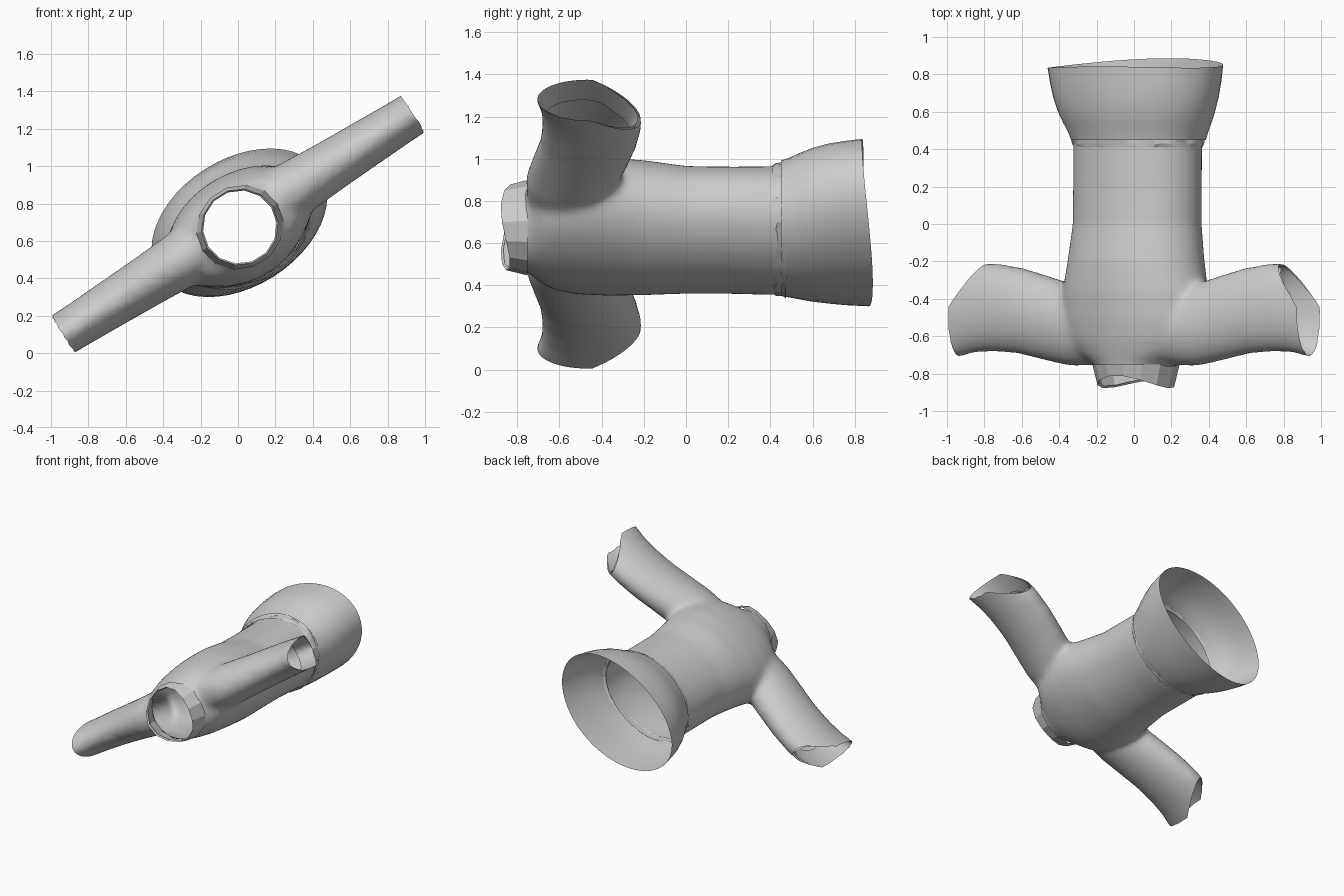
import bpy, bmesh, math, random
from mathutils import Vector

if "Cube" in bpy.data.objects:
    bpy.data.objects.remove(bpy.data.objects["Cube"])

random.seed(4)
TILT = math.radians(32.2)
U = Vector((math.cos(TILT), 0, math.sin(TILT)))    # along the arms
W = Vector((-math.sin(TILT), 0, math.cos(TILT)))   # through the chest
C = Vector((0, 0, 0.69))


def P(u, y, w):
    return C + U * u + W * w + Vector((0, y, 0))


def loft(bm, rings, caps=False):
    vs = [[bm.verts.new(p) for p in r] for r in rings]
    n = len(vs[0])
    for a, b in zip(vs, vs[1:]):
        for i in range(n):
            j = (i + 1) % n
            bm.faces.new((a[i], a[j], b[j], b[i]))
    if caps:
        bm.faces.new(vs[0][::-1])
        bm.faces.new(vs[-1])


def angles(n):
    return [2 * math.pi * i / n for i in range(n)]


def body_ring(y, a, b, du=0, dw=0, n=48, edge=None, jit=0):
    out = []
    for t in angles(n):
        k = 1 + random.uniform(-jit, jit)
        yy = y + (edge(t) if edge else 0) + random.uniform(-jit, jit) * 0.3
        out.append(P(du + a * k * math.cos(t), yy, dw + b * k * math.sin(t)))
    return out


def sleeve_ring(s, cy, h, t):
    return [P(s, cy + h * math.cos(q), t * math.sin(q)) for q in angles(32)]


def finish(name, bm, angle=40):
    bmesh.ops.recalc_face_normals(bm, faces=bm.faces)
    me = bpy.data.meshes.new(name)
    bm.to_mesh(me)
    bm.free()
    ob = bpy.data.objects.new(name, me)
    bpy.context.collection.objects.link(ob)
    bpy.ops.object.select_all(action='DESELECT')
    ob.select_set(True)
    bpy.context.view_layer.objects.active = ob
    bpy.ops.object.shade_smooth_by_angle(angle=math.radians(angle))
    return ob


# closed torso and sleeve volumes, fused into one smooth skin
bm = bmesh.new()
torso = [(.60, .375, .275, -.032), (.40, .37, .275, -.037), (.2, .37, .27, -.034),
         (0, .37, .272, -.032), (-.2, .395, .286, -.02), (-.36, .425, .28, -.015),
         (-.51, .43, .265, -.016), (-.62, .40, .245, -.018), (-.69, .34, .225, -.02),
         (-.745, .24, .207, -.02), (-.78, .205, .197, -.02), (-.90, .205, .197, -.02)]
loft(bm, [body_ring(y, a, b, 0, dw) for y, a, b, dw in torso], True)
half = [(.2, -.555, .2, .165), (.4, -.54, .22, .15), (.55, -.503, .228, .14),
        (.72, -.463, .232, .132), (.88, -.445, .237, .125), (1.0, -.45, .237, .12),
        (1.14, -.468, .25, .116), (1.3, -.47, .26, .115)]
rows = [(-s, c, h, t) for s, c, h, t in reversed(half)] + half
loft(bm, [sleeve_ring(*r) for r in rows], True)
raw = finish("torso_volume", bm)
m = raw.modifiers.new("fuse", 'REMESH')
m.mode = 'VOXEL'
m.voxel_size = 0.02
m = raw.modifiers.new("soften", 'SMOOTH')
m.factor = 0.5
m.iterations = 10
dg = bpy.context.evaluated_depsgraph_get()
bm = bmesh.new()
bm.from_mesh(raw.evaluated_get(dg).to_mesh())
bpy.data.objects.remove(raw)


def trim(co, no):
    geom = bm.verts[:] + bm.edges[:] + bm.faces[:]
    bmesh.ops.bisect_plane(bm, geom=geom, plane_co=co, plane_no=no, clear_outer=True)


# open the waist, neck and both cuffs (each cuff cut square, then across its rear corner)
trim(Vector((0, .47, 0)), Vector((0, 1, 0)))
trim(Vector((0, -.775, 0)), Vector((0, -1, 0)))
for s in (1, -1):
    trim(P(1.10 * s, -.45, 0), U * s + Vector((0, .02, 0)))
    trim(P(1.09 * s, -.43, 0), U * s + Vector((0, .75, 0)))
finish("body_and_sleeves", bm)

# turned-in hems inside the cuffs
for s, side in ((1, "right"), (-1, "left")):
    bm = bmesh.new()
    rings = []
    for d, k in ((0, .98), (.05, .93), (.15, .86)):
        r = []
        for q in angles(32):
            y = -.465 + .243 * k * math.cos(q)
            u = min(1.10 - (y + .45) * .02, 1.09 - (y + .43) * .75)
            u -= d + random.uniform(-.006, .006)
            r.append(P(s * u, y, .116 * k * math.sin(q)))
        rings.append(r)
    loft(bm, rings)
    finish(side + "_cuff_hem", bm, 25)

# flared peplum with a slightly wavy hem
hem = lambda t: .022 * math.sin(t + math.pi) - .012 * math.cos(2 * t)
bm = bmesh.new()
skirt = [(.45, .385, .292, -.03), (.49, .40, .30, -.026), (.54, .425, .312, -.018),
         (.60, .452, .325, -.010), (.68, .480, .333, -.003), (.76, .498, .338, 0)]
rings = [body_ring(y, a, b, .01, dw) for y, a, b, dw in skirt]
rings.append(body_ring(.852, .512, .341, .01, .002, edge=hem))
loft(bm, rings)
finish("peplum", bm)

# crumpled gathers at the waist seam
bm = bmesh.new()
loft(bm, [body_ring(y, a, a * .755, .006, -.034, n=64, jit=j)
          for y, a, j in ((.41, .366, .008), (.43, .374, .02), (.455, .376, .02), (.475, .392, .01))])
finish("waist_gathers", bm, 20)

# faceted neckband, taller at the sides of the neck
bm = bmesh.new()
rise = lambda t: -.028 * math.cos(2 * t) + .012 * math.sin(t)
loft(bm, [body_ring(-.752, .238, .222, 0, -.02, n=14),
          body_ring(-.85, .207, .203, 0, -.018, n=14, edge=rise),
          body_ring(-.838, .198, .195, 0, -.018, n=14, edge=rise)])
finish("neckband", bm, 15)
